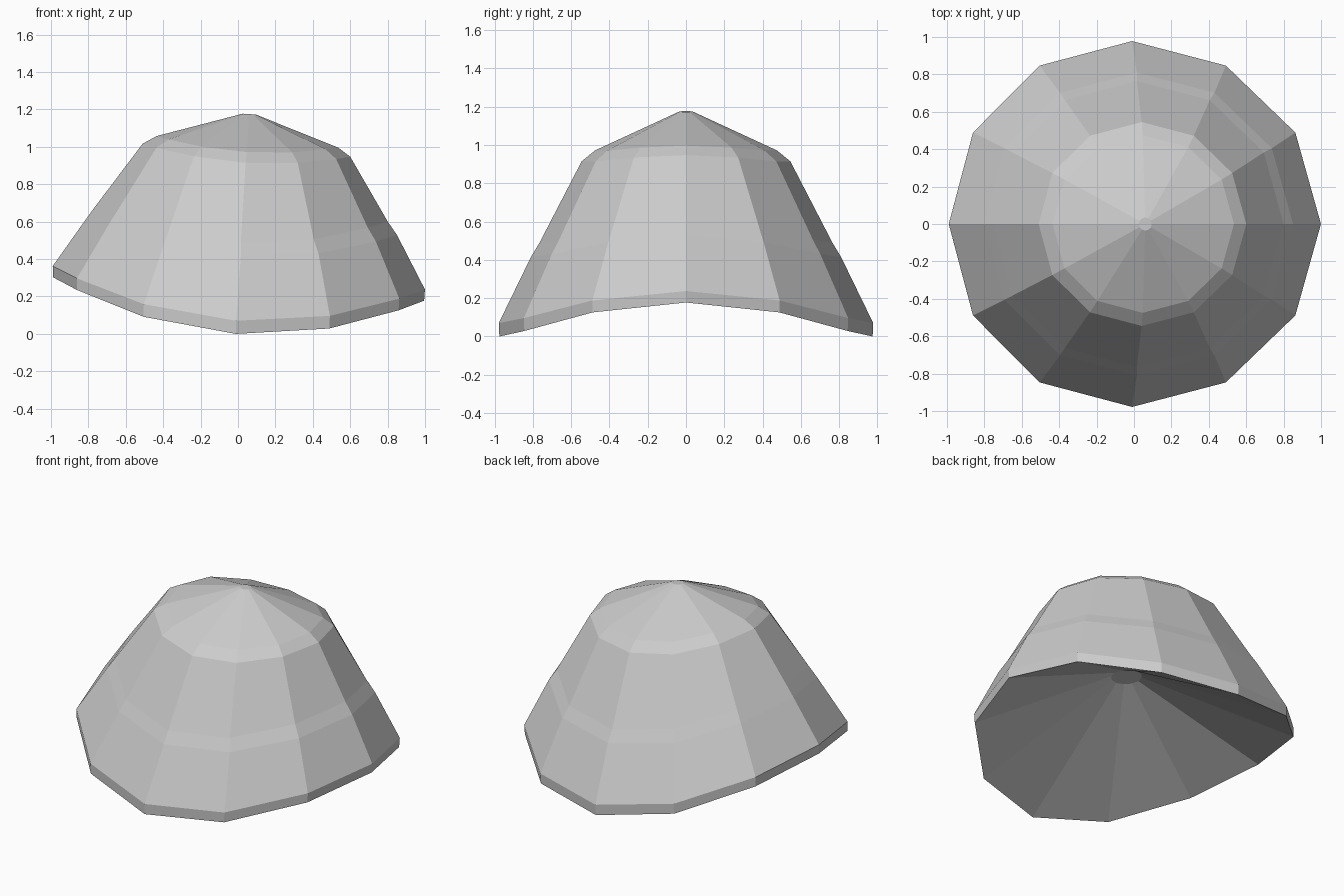
import bpy
import bmesh
from math import cos, sin, pi

cube = bpy.data.objects.get("Cube")
if cube:
    bpy.data.objects.remove(cube, do_unlink=True)

SIDES = 12
LEAN = 0.063

grey = bpy.data.materials.new("shell grey")
grey.use_nodes = True
colour = (0.6, 0.6, 0.6, 1)
grey.diffuse_color = colour
bsdf = grey.node_tree.nodes["Principled BSDF"]
bsdf.inputs["Base Color"].default_value = colour
bsdf.inputs["Roughness"].default_value = 0.8

# Rings from the hollow inside, round the rim, up to the tip:
# centre x, x radius, y radius, height at the sides, extra height at the ends
rings = [
    (0.06, 0.095, 0.095, 0.53, 0.0),
    (-0.012, 0.992, 0.975, 0.0, 0.24),
    (-0.01, 0.995, 0.978, 0.07, 0.23),
    (0.015, 0.825, 0.81, 0.415, 0.165),
    (0.015, 0.775, 0.765, 0.49, 0.16),
    (0.041, 0.555, 0.545, 0.915, 0.067),
    (0.046, 0.485, 0.475, 0.972, 0.055),
    (0.06, 0.035, 0.035, 1.175, 0.0),
]


def add_ring(bm, cx, rx, ry, z, lift):
    """Saddle-shaped ring, leaning slightly along x."""
    verts = []
    for i in range(SIDES):
        a = 2 * pi * i / SIDES
        x = rx * cos(a)
        rise = lift * cos(a) ** 2
        verts.append(bm.verts.new((cx + x + LEAN * rise, ry * sin(a),
                                   z + rise - LEAN * x)))
    return verts


# Domed shell with a hollow underside
bm = bmesh.new()
loops = [add_ring(bm, *r) for r in rings]
for low, high in zip(loops, loops[1:]):
    for i in range(SIDES):
        j = (i + 1) % SIDES
        bm.faces.new((low[i], low[j], high[j], high[i]))
bm.faces.new(loops[-1])
bm.faces.new(list(reversed(loops[0])))
bmesh.ops.recalc_face_normals(bm, faces=bm.faces)

mesh = bpy.data.meshes.new("shell")
bm.to_mesh(mesh)
bm.free()
mesh.materials.append(grey)
shell = bpy.data.objects.new("shell", mesh)
bpy.context.collection.objects.link(shell)
